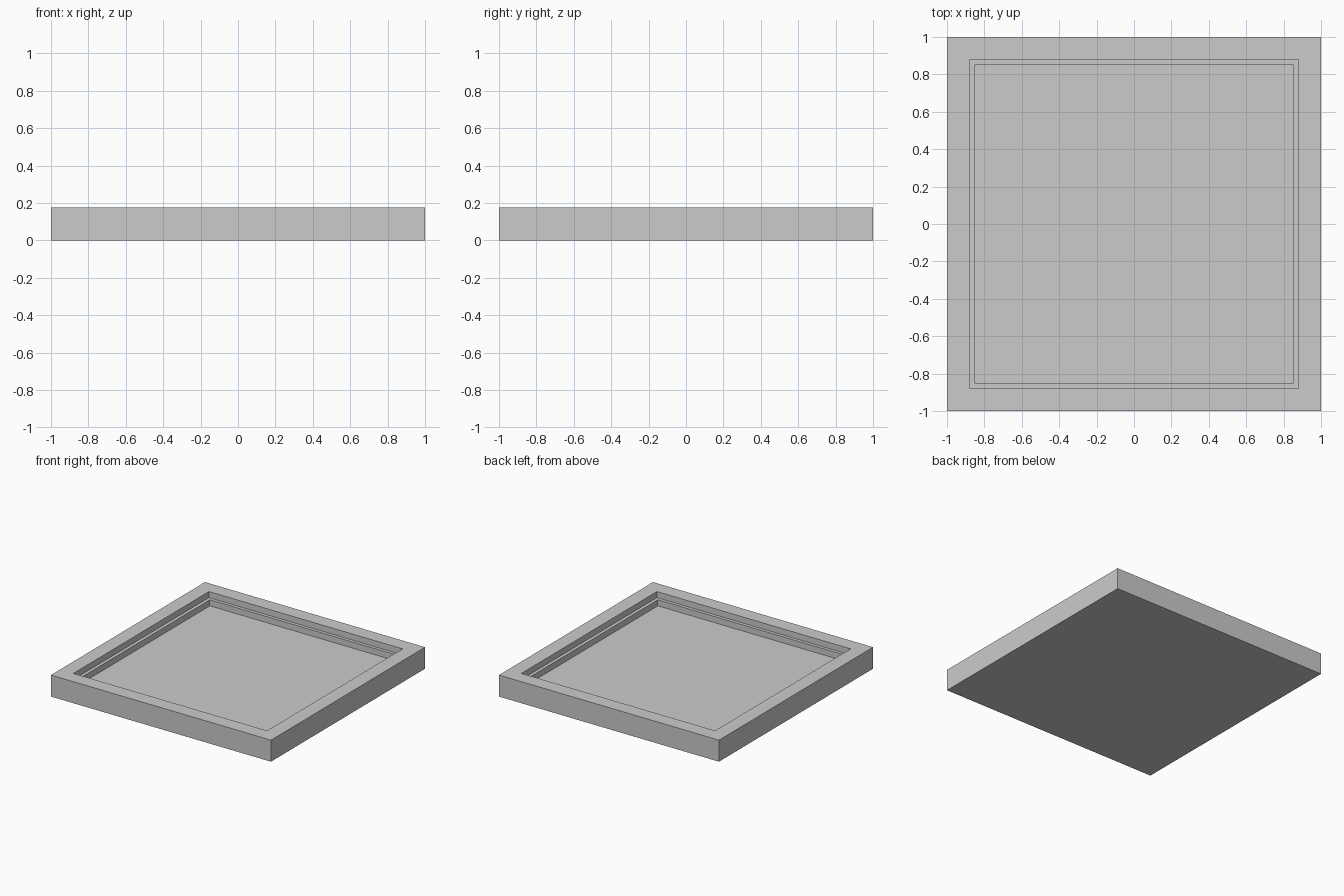
import bpy
import bmesh
from mathutils import Vector

if "Cube" in bpy.data.objects:
    bpy.data.objects.remove(bpy.data.objects["Cube"], do_unlink=True)

HEIGHT = 0.177
STEP = 0.05          # depth of each recess
OPENING = 0.88       # half width of the upper recess
PIT = 0.853          # half width of the lower recess

grey = bpy.data.materials.new("plain grey")
grey.use_nodes = True
colour = (0.6, 0.6, 0.6, 1)
grey.diffuse_color = colour
grey.node_tree.nodes["Principled BSDF"].inputs["Base Color"].default_value = colour


def sink(bm, face, border, depth):
    """Inset a face by a border, then push it down with upright walls."""
    bmesh.ops.inset_region(bm, faces=[face], thickness=border, use_even_offset=True)
    result = bmesh.ops.extrude_discrete_faces(bm, faces=[face])
    floor = result["faces"][0]
    bmesh.ops.translate(bm, verts=floor.verts, vec=Vector((0, 0, -depth)))
    return floor


# Square slab
bm = bmesh.new()
bmesh.ops.create_cube(bm, size=2)
for v in bm.verts:
    v.co.z = HEIGHT if v.co.z > 0 else 0
bm.normal_update()
top = max(bm.faces, key=lambda f: f.calc_center_median().z)

# Two stepped recesses: the rim, then the narrow ledge around the floor
ledge = sink(bm, top, 1 - OPENING, STEP)
bm.normal_update()
floor = sink(bm, ledge, OPENING - PIT, STEP)

# Slightly rounded upright corners of the lower recess
corners = [e for v in floor.verts for e in v.link_edges
           if abs(e.verts[0].co.z - e.verts[1].co.z) > STEP / 2]
bmesh.ops.bevel(bm, geom=corners, offset=0.008, segments=3, profile=0.5, affect='EDGES')
bmesh.ops.recalc_face_normals(bm, faces=bm.faces)

mesh = bpy.data.meshes.new("recessed_tray")
bm.to_mesh(mesh)
bm.free()
mesh.materials.append(grey)
tray = bpy.data.objects.new("recessed_tray", mesh)
bpy.context.collection.objects.link(tray)
